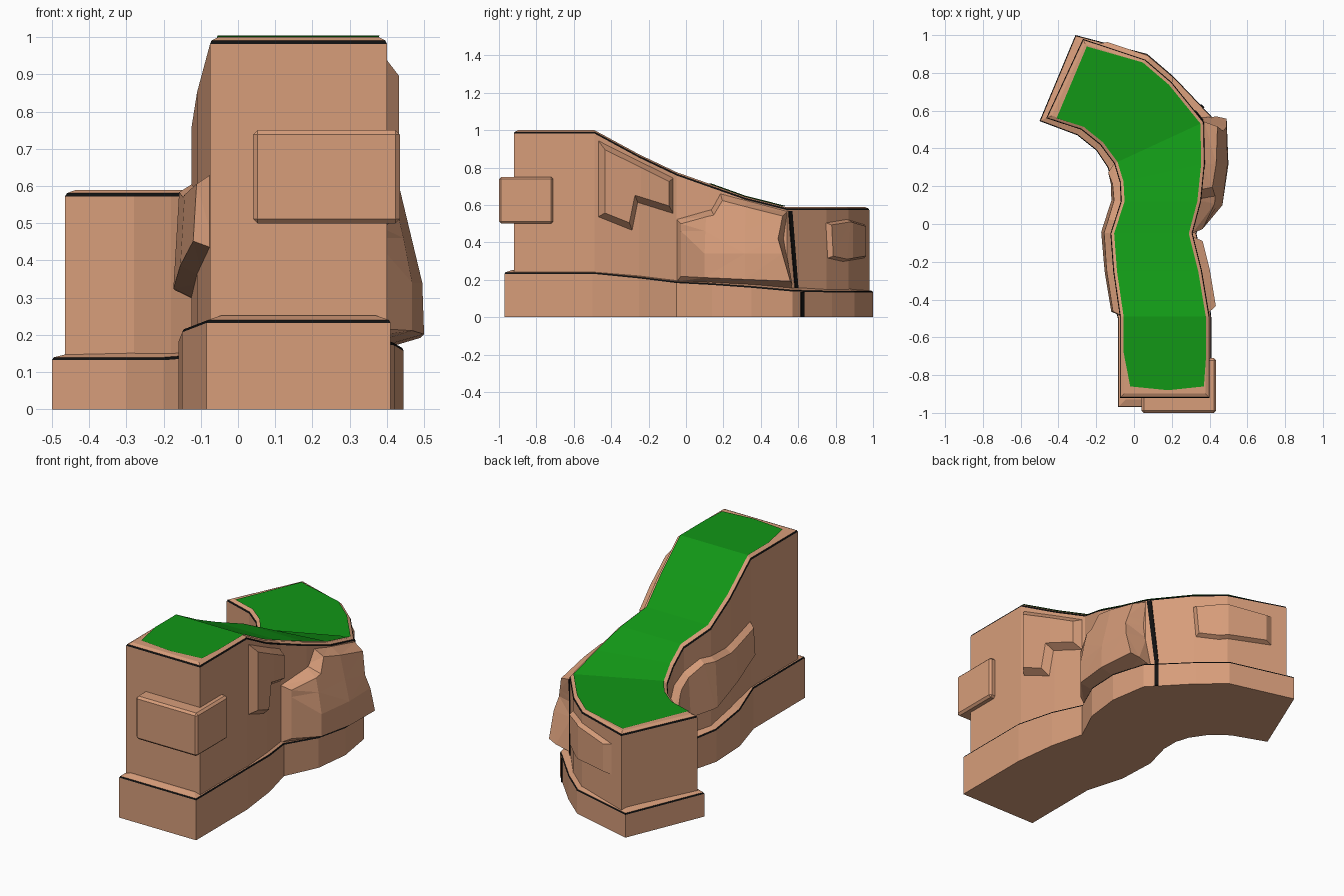
import bpy, bmesh
from mathutils import Vector

if "Cube" in bpy.data.objects:
    bpy.data.objects.remove(bpy.data.objects["Cube"], do_unlink=True)


def material(name, rgb):
    m = bpy.data.materials.new(name)
    m.use_nodes = True
    m.diffuse_color = (*rgb, 1)
    m.node_tree.nodes["Principled BSDF"].inputs["Base Color"].default_value = (*rgb, 1)
    return m


ROCK = material("sandstone", (0.68, 0.337, 0.195))
GRASS = material("grass_green", (0.006, 0.31, 0.008))
DARK = material("dark_seam", (0.005, 0.005, 0.005))


def finish(name, bm, mats):
    me = bpy.data.meshes.new(name)
    bm.to_mesh(me)
    bm.free()
    for m in mats:
        me.materials.append(m)
    ob = bpy.data.objects.new(name, me)
    bpy.context.collection.objects.link(ob)
    return ob


# Plan outlines of the cliff: matching points on the -x and +x walls
BODY_L = [(-.075, -.92), (-.075, -.49), (-.11, -.25), (-.125, -.05), (-.07, .12),
          (-.075, .22), (-.105, .32), (-.18, .42), (-.28, .5), (-.465, .56)]
BODY_R = [(.4, -.92), (.4, -.49), (.36, -.25), (.31, -.05), (.355, .12),
          (.375, .32), (.37, .54), (.2, .75), (.06, .87), (-.27, .98)]
BODY_Z = [1, 1, .87, .775, .715, .645, .59, .59, .59, .59]
BASE_L = [(-.085, -.97), (-.085, -.5), (-.15, -.28), (-.16, -.05), (-.115, .12),
          (-.115, .22), (-.14, .3), (-.2, .39), (-.3, .47), (-.5, .545)]
BASE_R = [(.41, -.97), (.41, -.5), (.38, -.25), (.33, -.05), (.42, .14),
          (.445, .35), (.41, .57), (.21, .78), (.07, .9), (-.31, 1)]
BASE_Z = [.24, .24, .215, .19, .18, .165, .145, .14, .14, .14]


def inset(left, right, d):
    """Pull both walls and both ends inwards by d."""
    a, b = [Vector(p) for p in left], [Vector(p) for p in right]
    out_a, out_b = [], []
    last = len(a) - 1
    for i, (p, q) in enumerate(zip(a, b)):
        across = (q - p).normalized() * d
        along = Vector((0, 0))
        if i in (0, last):
            n = 1 if i == 0 else last - 1
            along = ((a[n] + b[n]) - (p + q)).normalized() * d
        out_a.append(p + across + along)
        out_b.append(q - across + along)
    return out_a, out_b


def terrace(name, left, right, tops, layers):
    """Stack of outlines; each layer is (inset, drop below top or None for ground, material)."""
    bm = bmesh.new()
    n = len(left)
    rings = []
    for d, drop, _ in layers:
        a, b = inset(left, right, d)
        z = [0 if drop is None else t - drop for t in tops]
        ring = [bm.verts.new((*b[i], z[i])) for i in range(n)]
        ring += [bm.verts.new((*a[i], z[i])) for i in reversed(range(n))]
        rings.append(ring)
    for lo, hi, layer in zip(rings, rings[1:], layers[1:]):
        for i in range(2 * n):
            j = (i + 1) % (2 * n)
            bm.faces.new((lo[i], lo[j], hi[j], hi[i])).material_index = layer[2]
    for ring in (rings[0], rings[-1]):
        for i in range(n - 1):
            bm.faces.new((ring[i], ring[i + 1], ring[-2 - i], ring[-1 - i]))
    bmesh.ops.recalc_face_normals(bm, faces=bm.faces)
    return finish(name, bm, [ROCK, DARK])


terrace("cliff_body", BODY_L, BODY_R, BODY_Z,
        [(0, None, 0), (0, .018, 0), (.004, .009, 1), (.022, 0, 0)])
terrace("cliff_base", BASE_L, BASE_R, BASE_Z,
        [(0, None, 0), (0, .008, 0), (.004, 0, 1), (.04, -.012, 0)])

# Grass sheet following the top
ga, gb = inset(BODY_L, BODY_R, .02)
ga[0], gb[0] = Vector((-.02, -.86)), Vector((.37, -.86))
ga[-1], gb[-1] = Vector((-.41, .56)), Vector((-.25, .94))
ga.insert(1, Vector((-.055, -.68)))
gb.insert(1, Vector((.38, -.72)))
gz = [1] + BODY_Z
bm = bmesh.new()
va = [bm.verts.new((*p, z + .005)) for p, z in zip(ga, gz)]
vb = [bm.verts.new((*p, z + .005)) for p, z in zip(gb, gz)]
tip = bm.verts.new((.18, -.88, gz[0] + .005))
bm.faces.new((va[0], tip, vb[0]))
for i in range(len(va) - 1):
    bm.faces.new((va[i], vb[i], vb[i + 1], va[i + 1]))
finish("grass_top", bm, [GRASS])


def wall_x(wall, y):
    for (x0, y0), (x1, y1) in zip(wall, wall[1:]):
        if y <= y1:
            t = max(0, (y - y0) / (y1 - y0))
            return x0 + (x1 - x0) * t
    return wall[-1][0]


def wall_panel(name, wall, side, outline, border, depth, mat=ROCK, cuts=()):
    """Raised slab with a sloping border, drawn in (y, z) and wrapped onto a wall."""
    bm = bmesh.new()
    face = bm.faces.new([bm.verts.new((y, z, 0)) for y, z in outline])
    face.normal_update()
    if face.normal.z < 0:
        face.normal_flip()
    bmesh.ops.inset_individual(bm, faces=[face], thickness=border, depth=1,
                               use_even_offset=True)
    planes = [((y, 0, 0), (1, 0, 0)) for _, y in wall]
    planes += [((0, z, 0), (0, 1, 0)) for z in cuts]
    for co, no in planes:
        bmesh.ops.bisect_plane(bm, geom=bm.verts[:] + bm.edges[:] + bm.faces[:],
                               plane_co=co, plane_no=no, dist=.0001)
    bmesh.ops.triangulate(bm, faces=bm.faces[:])
    for v in bm.verts:
        y, z, w = v.co
        step = .05
        slope = (wall_x(wall, y + step) - wall_x(wall, y - step)) / (2 * step)
        normal = Vector((side, -side * slope, 0)).normalized()
        push = -.015 + w * (depth(y, z) + .015)
        v.co = Vector((wall_x(wall, y), y, z)) + normal * push
    if side < 0:
        bmesh.ops.reverse_faces(bm, faces=bm.faces[:])
    return finish(name, bm, [mat])


# Rock slabs on the walls
wall_panel("notched_slab", BODY_R, 1,
           [(-.48, .96), (-.48, .53), (-.28, .45), (-.25, .6), (-.06, .54), (-.06, .75)],
           .04, lambda y, z: .042)
wall_panel("bulging_boulder", BODY_R, 1,
           [(-.06, .18), (.57, .15), (.53, .42), (.55, .57), (.18, .67), (.13, .58), (-.06, .53)],
           .04, lambda y, z: min(.125, .04 + .5 * max(0, y + .03), .125 - .24 * (z - .32)),
           cuts=(.34, .46))
wall_panel("tapered_slab", BODY_L, -1,
           [(-.49, .64), (-.49, .43), (-.2, .34), (-.04, .29), (.2, .28), (.33, .4),
            (.22, .53), (.02, .62), (-.2, .6)],
           .03, lambda y, z: .03 + .06 * max(0, .64 - z))
wall_panel("rear_slab", BODY_R, 1,
           [(.74, .51), (.75, .31), (.84, .29), (.96, .31), (.96, .5), (.86, .53)],
           .02, lambda y, z: .025)

# Dark seams where the cliff sections meet
flush = lambda y, z: .006
wall_panel("body_seam", BODY_R, 1, [(.545, .57), (.58, .15), (.6, .15), (.568, .57)],
           .002, flush, DARK)
wall_panel("base_seam", BASE_R, 1, [(.612, 0), (.632, 0), (.632, .135), (.612, .135)],
           .002, flush, DARK)

# Block wrapping the front corner
bm = bmesh.new()
bmesh.ops.create_cube(bm, size=1)
for v in bm.verts:
    v.co = Vector((.2375 + v.co.x * .395, -.855 + v.co.y * .29, .625 + v.co.z * .25))
block = finish("corner_block", bm, [ROCK])
bevel = block.modifiers.new("chamfer", "BEVEL")
bevel.width = .012
bevel.segments = 1
